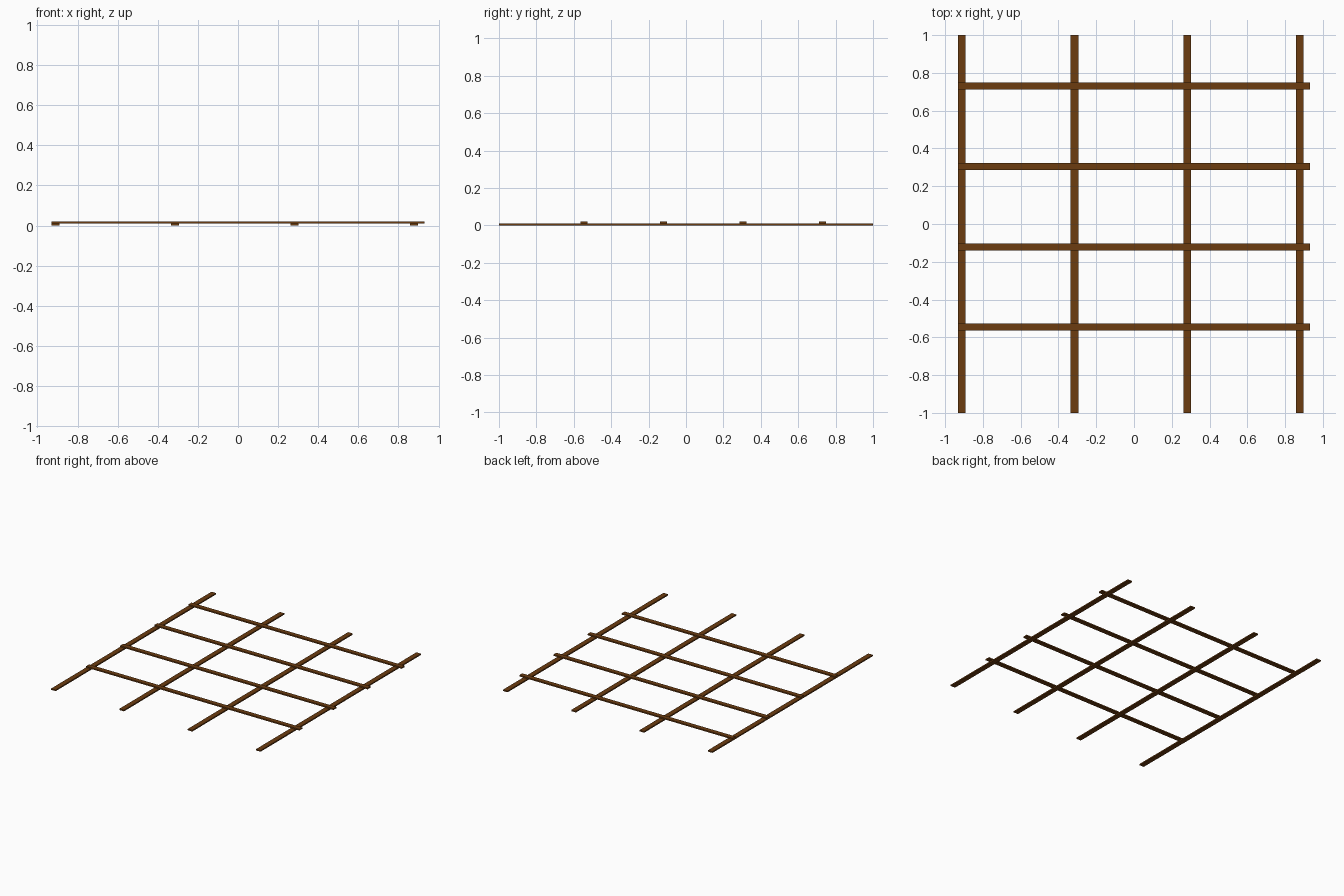
import bpy

if "Cube" in bpy.data.objects:
    bpy.data.objects.remove(bpy.data.objects["Cube"])

# Single wood colour
wood = bpy.data.materials.new("brown wood")
wood.diffuse_color = (0.15, 0.045, 0.005, 1.0)
wood.use_nodes = True
wood.node_tree.nodes["Principled BSDF"].inputs["Base Color"].default_value = wood.diffuse_color


def slat(name, center, size):
    """Axis-aligned flat wooden slat."""
    bpy.ops.mesh.primitive_cube_add(size=1, location=center)
    ob = bpy.context.object
    ob.name = name
    ob.scale = size
    bpy.ops.object.transform_apply(location=False, rotation=False, scale=True)
    ob.data.materials.append(wood)
    return ob


WIDTH = 0.04     # slat width
THICK = 0.01     # slat thickness

# Lower layer: four long slats running front to back
for i in range(4):
    slat(f"long_slat_{i + 1}", (-0.911 + 0.596 * i, 0, THICK / 2),
         (WIDTH, 2.0, THICK))

# Upper layer: four cross slats resting on the long ones
for i in range(4):
    slat(f"cross_slat_{i + 1}", (0, -0.546 + 0.4255 * i, THICK * 1.5),
         (1.862, 0.037, THICK))
